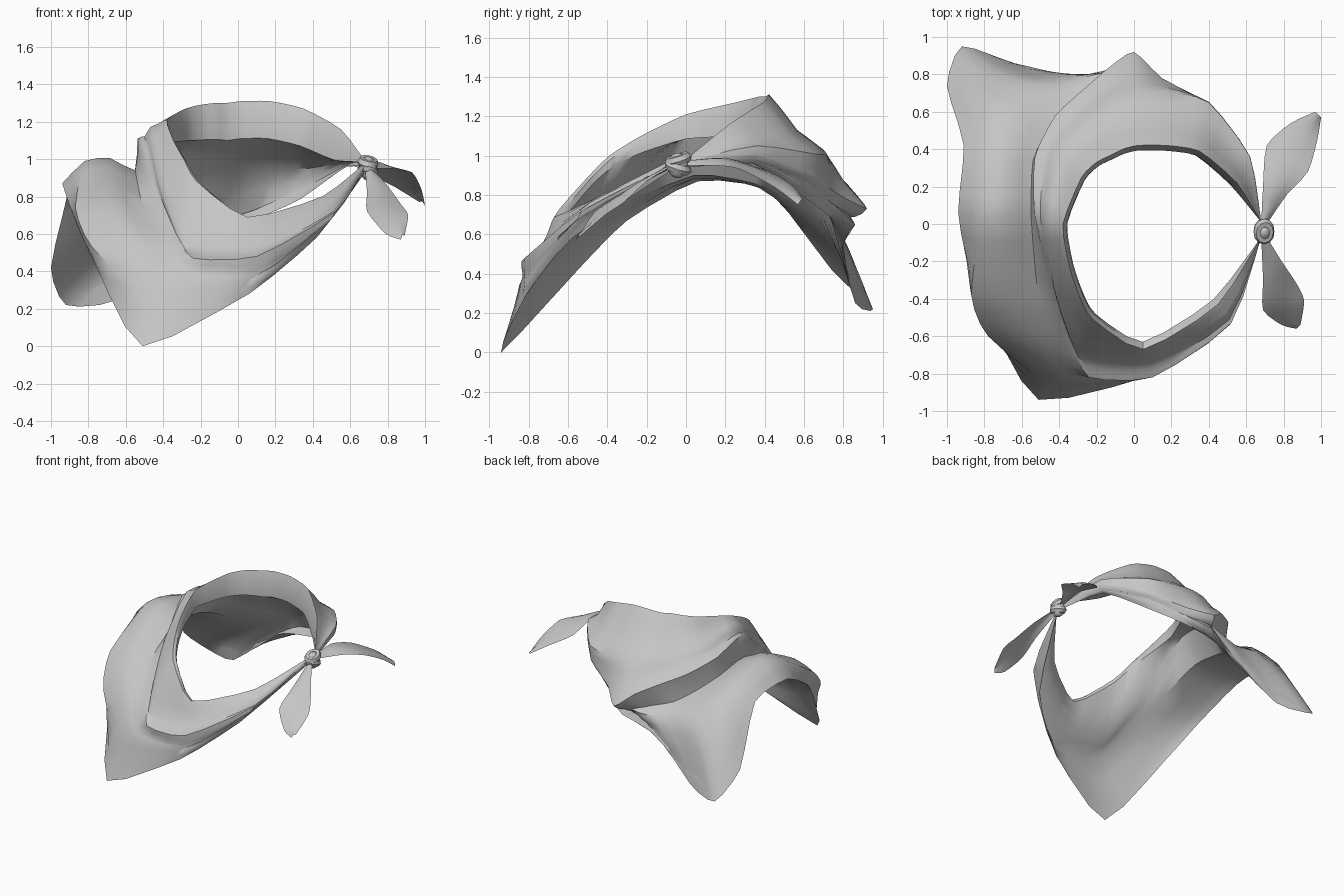
import bpy, bmesh, math
from mathutils import Vector

if "Cube" in bpy.data.objects:
    bpy.data.objects.remove(bpy.data.objects["Cube"])

cloth = bpy.data.materials.new("grey_cloth")
cloth.diffuse_color = (0.56, 0.56, 0.56, 1)
cloth.use_nodes = True
cloth.node_tree.nodes["Principled BSDF"].inputs["Base Color"].default_value = cloth.diffuse_color


def spline(points, steps, tension):
    """Resample points with a tight cardinal spline."""
    p = [Vector(q) for q in points]
    p = [p[0]] + p + [p[-1]]
    out = []
    for i in range(1, len(p) - 2):
        a, b = p[i], p[i + 1]
        ta, tb = (b - p[i - 1]) * tension, (p[i + 2] - a) * tension
        for s in range(steps):
            t = s / steps
            t2, t3 = t * t, t * t * t
            out.append(a * (2*t3 - 3*t2 + 1) + ta * (t3 - 2*t2 + t)
                       + b * (3*t2 - 2*t3) + tb * (t3 - t2))
    return out + [p[-2]]


def finish(obj, angle=40):
    obj.data.materials.append(cloth)
    bpy.ops.object.select_all(action='DESELECT')
    obj.select_set(True)
    bpy.context.view_layer.objects.active = obj
    bpy.ops.object.shade_smooth_by_angle(angle=math.radians(angle))


def loft(name, rows, along, across, tension):
    """Cloth surface through a set of matching guide rows."""
    rows = [spline(r, along, tension) for r in rows]
    cols = [spline(c, across, .3) for c in zip(*rows)]
    bm = bmesh.new()
    grid = [[bm.verts.new(v) for v in c] for c in cols]
    for c0, c1 in zip(grid, grid[1:]):
        for j in range(len(c0) - 1):
            bm.faces.new((c0[j], c0[j + 1], c1[j + 1], c1[j]))
    bmesh.ops.remove_doubles(bm, verts=bm.verts, dist=0.0005)
    bmesh.ops.recalc_face_normals(bm, faces=bm.faces)
    mesh = bpy.data.meshes.new(name)
    bm.to_mesh(mesh)
    bm.free()
    obj = bpy.data.objects.new(name, mesh)
    bpy.context.collection.objects.link(obj)
    finish(obj)


def blend(a, b, t, shift=lambda p, q: 0):
    """Row between two rows, with a height shift chosen per point."""
    return [Vector(p).lerp(Vector(q), t) + Vector((0, 0, shift(Vector(p), Vector(q))))
            for p, q in zip(a, b)]


# Guide rows of the scarf: front right, front, left side, back flap, back, back right
rim = [(.45, -.43, .8), (.05, -.67, .69), (-.22, -.51, .88), (-.29, -.39, 1.0),
       (-.345, -.23, 1.1), (-.38, 0, 1.21), (-.28, .25, 1.27), (-.2, .33, 1.29),
       (-.12, .37, 1.3), (-.06, .4, 1.3), (.02, .42, 1.31), (.17, .42, 1.31),
       (.35, .39, 1.27), (.55, .22, 1.16)]
bulge = [(.5, -.49, .76), (.08, -.72, .57), (-.28, -.69, .58), (-.37, -.53, .73),
         (-.43, -.32, .92), (-.47, .02, 1.17), (-.42, .36, 1.12), (-.33, .48, 1.09),
         (-.22, .58, 1.06), (-.12, .65, 1.05), (.02, .7, 1.03), (.18, .71, 1.01),
         (.4, .65, 1.01), (.62, .36, 1.05)]
crest = [(.52, -.53, .72), (.1, -.82, .48), (-.24, -.82, .47), (-.33, -.64, .6),
         (-.42, -.4, .79), (-.53, .04, 1.11), (-.53, .36, 1.05), (-.42, .58, .97),
         (-.27, .72, .9), (-.13, .84, .83), (0, .92, .73), (.15, .78, .8),
         (.4, .64, .89), (.62, .35, 1.0)]
valley = [(.5, -.55, .68), (.08, -.82, .4), (-.31, -.8, .42), (-.42, -.64, .58),
          (-.51, -.4, .75), (-.55, .04, .94), (-.54, .34, .9), (-.45, .52, .82),
          (-.34, .64, .75), (-.22, .72, .72), (-.03, .86, .69), (.16, .74, .76),
          (.38, .62, .86), (.61, .35, .98)]
shoulder = [(.46, -.57, .64), (.07, -.82, .34), (-.42, -.87, .22), (-.78, -.6, .53),
            (-.87, -.38, .74), (-.82, .03, .99), (-.8, .38, .92), (-.82, .66, .74),
            (-.76, .83, .52), (-.5, .8, .5), (-.08, .8, .66), (.15, .73, .73),
            (.37, .61, .83), (.6, .35, .97)]
hem = [(.42, -.58, .58), (.05, -.82, .28), (-.51, -.94, 0), (-.76, -.54, .43),
       (-.87, -.3, .67), (-.94, .06, .87), (-.91, .42, .82), (-1, .74, .42),
       (-.92, .95, .22), (-.64, .86, .25), (-.16, .75, .63), (.14, .72, .7),
       (.34, .6, .79), (.58, .34, .96)]

# Outer folds: crease under the collar, a pleat, and a full panel on the side
collar = blend(rim, bulge, .5, lambda p, q: -.035 if p.y > .2 else 0)
pleat = blend(bulge, crest, .5, lambda p, q: -.02)
panel = blend(valley, shoulder, .5, lambda p, q: .15 * (q - p).length)
# Inside of the folded cloth: neck band, then an under layer down to the hem
band = [(x * .94, y * .94, z - .03 - .17 * min(1, max(0, (y + .5) / .9)))
        for x, y, z in rim]
inner = [(x * .95, y * .93, z - .06) for x, y, z in bulge]
under = lambda p, q: -.04 if p.x < .1 else 0
under_valley = blend(valley, valley, 0, under)
under_hem = blend(hem, panel, .4, under)
rows = [hem, under_hem, under_valley, inner, band, rim,
        collar, bulge, pleat, crest, valley, panel, shoulder, hem]
for i, r in enumerate(rows):
    drop = .05 * abs(i - 5) / 8
    rows[i] = [(.68, -.07, .98 - drop)] + list(r) + [(.68, .01, .99 - drop)]
loft("scarf", rows, 3, 2, .3)


# Two loose tails, each a creased leaf between two edges
def tail(name, left, right):
    loft(name, [left, blend(left, right, .5, lambda p, q: .015), right], 3, 2, .35)


tail("front_tail",
     [(.68, -.07, .94), (.69, -.3, .82), (.69, -.46, .72), (.79, -.54, .6), (.87, -.56, .57)],
     [(.71, -.07, .95), (.79, -.2, .87), (.87, -.32, .76), (.91, -.41, .7), (.89, -.54, .59)])
tail("back_tail",
     [(.68, .0, .97), (.69, .2, .99), (.71, .42, .92), (.84, .54, .85), (.97, .6, .77)],
     [(.71, .0, .95), (.82, .16, .95), (.93, .28, .93), (.98, .45, .84), (1.0, .57, .75)])

# Knot: a core with two wraps around it
bpy.ops.mesh.primitive_uv_sphere_add(segments=10, ring_count=7, radius=1,
                                     location=(.695, -.04, .95))
core = bpy.context.object
core.name = "knot_core"
core.scale = (.047, .055, .065)
finish(core)
for name, z, tilt in (("knot_upper_wrap", .98, .3), ("knot_lower_wrap", .94, -.3)):
    bpy.ops.mesh.primitive_torus_add(major_segments=12, minor_segments=6,
                                     major_radius=.036, minor_radius=.021,
                                     location=(.695, -.04, z), rotation=(tilt, .2, 0))
    wrap = bpy.context.object
    wrap.name = name
    wrap.scale = (1, 1.25, 1.3)
    finish(wrap)
